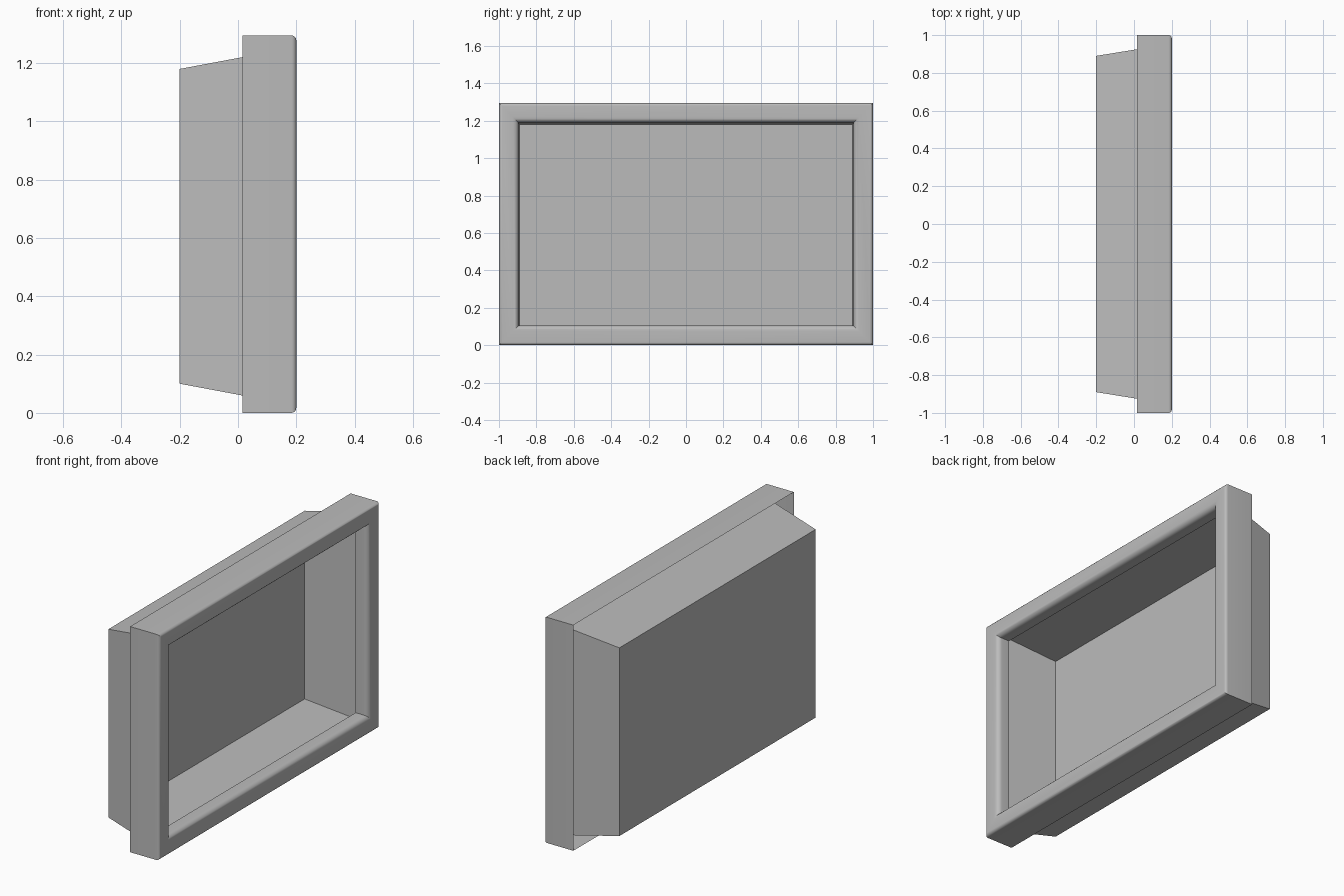
import bpy
import bmesh
from math import sin, cos, radians

default = bpy.data.objects.get("Cube")
if default:
    bpy.data.objects.remove(default, do_unlink=True)

grey = bpy.data.materials.new("plain_grey")
grey.use_nodes = True
colour = (0.5, 0.5, 0.5, 1)
grey.diffuse_color = colour
grey.node_tree.nodes["Principled BSDF"].inputs["Base Color"].default_value = colour


def loft_rectangles(name, sections, cap_first=False):
    """Skin rectangles given as (x, half width, bottom z, top z)."""
    bm = bmesh.new()
    loops = []
    for x, half, low, high in sections:
        corners = ((-half, low), (half, low), (half, high), (-half, high))
        loops.append([bm.verts.new((x, y, z)) for y, z in corners])
    for a, b in zip(loops, loops[1:]):
        for i in range(4):
            j = (i + 1) % 4
            bm.faces.new((a[i], a[j], b[j], b[i]))
    if cap_first:
        bm.faces.new(loops[0][::-1])
    mesh = bpy.data.meshes.new(name)
    bm.to_mesh(mesh)
    bm.free()
    mesh.materials.append(grey)
    obj = bpy.data.objects.new(name, mesh)
    bpy.context.collection.objects.link(obj)
    return obj


def arc(cx, ci, radius, start, end, steps=5):
    """Points (x, inset) along a rounded corner of the frame profile."""
    angles = [radians(start + (end - start) * i / steps) for i in range(steps + 1)]
    return [(cx + radius * cos(a), ci + radius * sin(a)) for a in angles]


# Hollow rounded frame: outer wall, front face and inner lip, open at the back
HEIGHT = 1.295
profile = [(0.015, 0)]
profile += arc(0.183, 0.017, 0.017, -90, 0)
profile += arc(0.17, 0.075, 0.03, 0, 90)
profile += [(0.12, 0.105)]
frame = loft_rectangles("frame", [(x, 1 - s, s, HEIGHT - s) for x, s in profile])

# Tapered tray behind the frame, open to the front
tray = loft_rectangles(
    "tray", [(-0.2, 0.89, 0.10, 1.18), (0.12, 0.942, 0.04, 1.24)], cap_first=True)

# Smooth the rounded profile, keep the mitred corners sharp
bpy.ops.object.select_all(action="DESELECT")
frame.select_set(True)
bpy.context.view_layer.objects.active = frame
bpy.ops.object.shade_smooth_by_angle(angle=radians(35))
